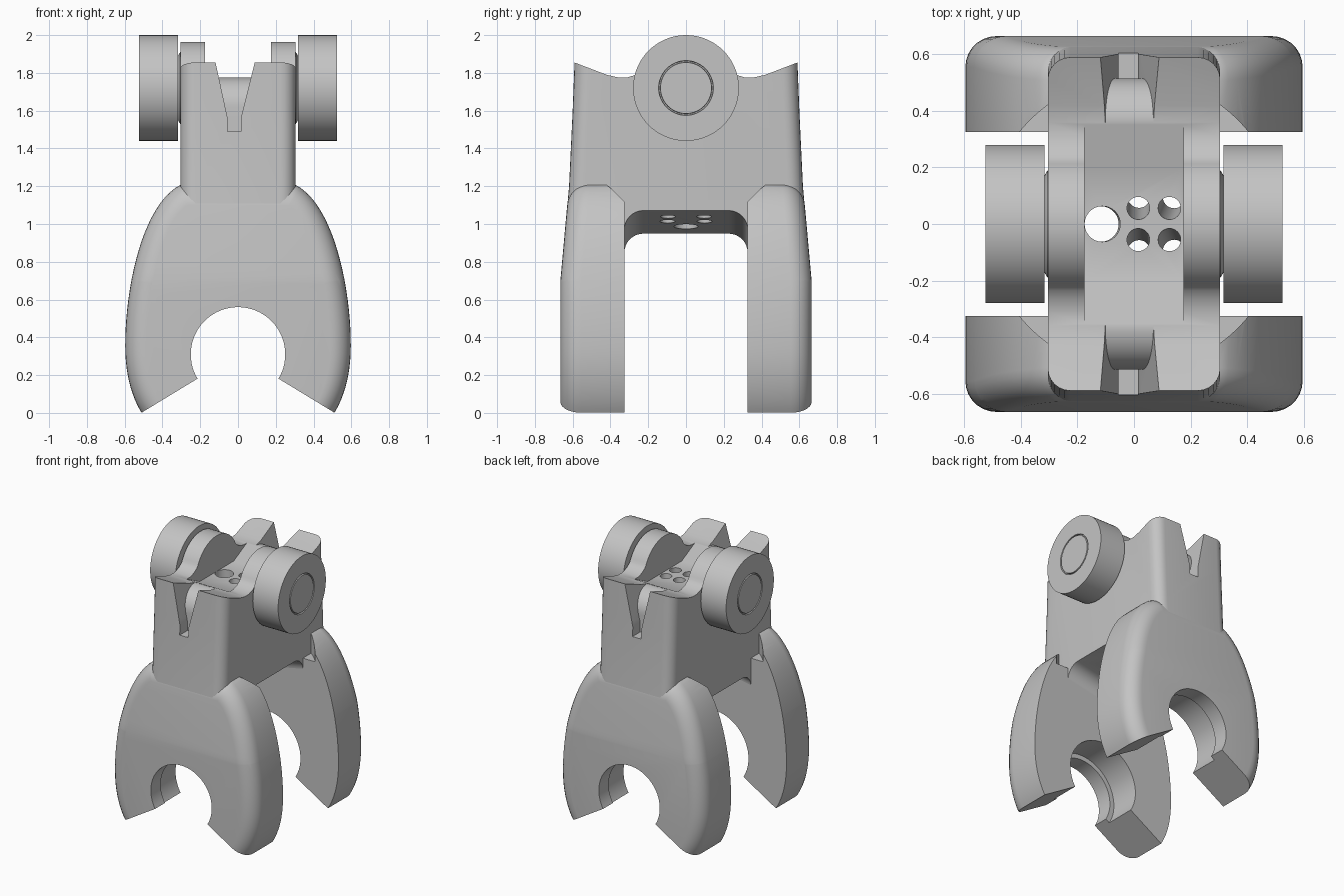
import bpy, bmesh, math
from mathutils import Vector, Matrix
from mathutils.geometry import interpolate_bezier

if "Cube" in bpy.data.objects:
    bpy.data.objects.remove(bpy.data.objects["Cube"], do_unlink=True)

GREY = (0.55, 0.55, 0.55, 1)
grey = bpy.data.materials.new("light_grey")
grey.use_nodes = True
grey.diffuse_color = GREY
for node in grey.node_tree.nodes:
    if node.type == "BSDF_PRINCIPLED":
        node.inputs["Base Color"].default_value = GREY


def finish(name, bm):
    bmesh.ops.recalc_face_normals(bm, faces=bm.faces[:])
    mesh = bpy.data.meshes.new(name)
    bm.to_mesh(mesh)
    bm.free()
    mesh.materials.append(grey)
    ob = bpy.data.objects.new(name, mesh)
    bpy.context.collection.objects.link(ob)
    return ob


def prism(points, axis, a, b):
    """Extrude a closed 2D profile along x (points are y, z) or y (points are x, z)."""
    bm = bmesh.new()
    place = (lambda p, t: (t, p[0], p[1])) if axis == "x" else (lambda p, t: (p[0], t, p[1]))
    face = bm.faces.new([bm.verts.new(place(p, a)) for p in points])
    new = bmesh.ops.extrude_face_region(bm, geom=[face], use_keep_orig=True)["geom"]
    shift = Vector(place((0, 0), b - a))
    bmesh.ops.translate(bm, vec=shift, verts=[v for v in new if isinstance(v, bmesh.types.BMVert)])
    return bm


def rod(start, end, radius, sides=48):
    start, end = Vector(start), Vector(end)
    d = end - start
    bm = bmesh.new()
    m = Matrix.Translation((start + end) / 2) @ d.to_track_quat("Z", "Y").to_matrix().to_4x4()
    bmesh.ops.create_cone(bm, cap_ends=True, segments=sides, radius1=radius,
                          radius2=radius, depth=d.length, matrix=m)
    return bm


def cut(target, bm):
    cutter = finish("cutter", bm)
    cutter.hide_render = True
    mod = target.modifiers.new("cut", "BOOLEAN")
    mod.operation, mod.solver, mod.object = "DIFFERENCE", "EXACT", cutter
    bpy.context.view_layer.objects.active = target
    bpy.ops.object.modifier_apply(modifier=mod.name)
    bpy.data.objects.remove(cutter, do_unlink=True)


def smooth(ob):
    bpy.ops.object.select_all(action="DESELECT")
    ob.select_set(True)
    bpy.context.view_layer.objects.active = ob
    bpy.ops.object.shade_smooth_by_angle(angle=math.radians(32))


def mirrored(half):
    return half + [(-p, q) for p, q in reversed(half)]


def arc(cx, cy, r, start, end, n):
    angles = [math.radians(start + (end - start) * i / n) for i in range(n + 1)]
    return [(cx + r * math.cos(t), cy + r * math.sin(t)) for t in angles]


def bezier(*pts, n=12):
    a, h1, h2, b = [Vector((p[0], p[1], 0)) for p in pts]
    return [(v.x, v.y) for v in interpolate_bezier(a, h1, h2, b, n)]


# Body: side profile with tapered ends and raised axle bosses
half = [(0.655, 0.8), (0.619, 1.2), (0.6, 1.6), (0.59, 1.855), (0.42, 1.79), (0.36, 1.776),
        (0.31, 1.776), (0.265, 1.79), (0.235, 1.81)] + arc(0, 1.72, 0.245, 25, 86, 12)
bm = prism(mirrored(half), "x", -0.305, 0.305)
corners = [e for e in bm.edges if all(abs(v.co.y) > 0.58 for v in e.verts)
           and abs(e.verts[0].co.x - e.verts[1].co.x) < 0.01
           and e.verts[0].co.y * e.verts[1].co.y > 0]
bmesh.ops.bevel(bm, geom=corners, offset=0.08, segments=6, profile=0.5,
                affect="EDGES", clamp_overlap=False)
body = finish("body", bm)

# Arch below the body, with rounded corners and a sideways slant
bm = prism(mirrored([(0.326, 0.5)] + arc(0.226, 0.91, 0.1, 0, 90, 8)), "x", -0.5, 0.5)
for v in bm.verts:
    v.co.z += 0.2 * v.co.x
cut(body, bm)

# Shallow trough between the bosses
cut(body, prism(mirrored([(0.4, 2.2), (0.4, 1.8), (0.2, 1.7)]), "x", -0.175, 0.175))

# Tapered slot and rounded saddle at each end
slot = [(-0.12, 1.86), (-0.055, 1.56), (-0.055, 1.49), (0.015, 1.49), (0.015, 1.56),
        (0.09, 1.86), (0.09, 2.0), (-0.12, 2.0)]
for side, label in ((-1, "front"), (1, "back")):
    cut(body, prism(slot, "y", side * 0.36, side * 0.8))
    path = [(side * y, z) for y, z in arc(0.36, 1.62, 0.155, 0, 90, 12)]
    path += [(side * 0.34, 1.77), (side * 0.34, 1.45), (side * 0.515, 1.45)]
    smooth(finish(label + "_saddle", prism(path, "x", -0.115, 0.085)))

# Bores through the body: one wide, four narrow and splayed
cut(body, rod((-0.11, 0, 1.9), (-0.12, 0, 0.7), 0.063))
for x in (0.015, 0.123):
    for s in (-1, 1):
        cut(body, rod((x, s * 0.05, 1.8), (x * 1.2, s * 0.11, 0.8), 0.04, 32))
smooth(body)

# Legs: horseshoe plates with a rounded outer rim
outline = mirrored([(0.4, -0.2)] + bezier((0.51, 0), (0.56, 0.08), (0.597, 0.2), (0.597, 0.35))[:-1]
                   + bezier((0.597, 0.35), (0.6, 0.62), (0.52, 1.1), (0.30, 1.21), n=20))
opening = mirrored([(0.677, -0.1)] + arc(0, 0.31, 0.25, -31, 88, 24))
opening = [(-0.85, -0.3), (0.85, -0.3)] + [(0.85, -0.204)] + opening + [(-0.85, -0.204)]
for side, label in ((-1, "front"), (1, "back")):
    bm = prism(outline, "y", side * 0.325, side * 0.665)
    rim = [e for e in bm.edges if all(abs(v.co.y) > 0.6 for v in e.verts)]
    bmesh.ops.bevel(bm, geom=rim, offset=0.11, segments=7, profile=0.5,
                    affect="EDGES", clamp_overlap=False)
    bmesh.ops.bisect_plane(bm, geom=bm.verts[:] + bm.edges[:] + bm.faces[:],
                           plane_co=(0, 0, 0.7), plane_no=(0, 0, 1))
    for v in bm.verts:
        if v.co.z > 0.7 and abs(v.co.y) > 0.4:
            v.co.y -= side * 0.09 * (v.co.z - 0.7)
    leg = finish(label + "_leg", bm)
    cut(leg, prism(opening, "y", side * 0.2, side * 0.8))
    # Inner counterbore and clearance around the body
    cut(leg, rod((0, side * 0.2, 0.31), (0, side * 0.55, 0.31), 0.285, 64))
    cut(leg, rod((0, 0, 1.06), (0, 0, 1.5), 0.52, 96))
    smooth(leg)

# Wheels and hubs: turned around the axle, with a thin groove on the outer face
wheel = [(0.317, 0), (0.317, 0.28), (0.525, 0.28), (0.525, 0.145), (0.512, 0.143),
         (0.512, 0.137), (0.525, 0.135), (0.525, 0)]
hub = [(0.28, 0), (0.28, 0.19), (0.306, 0.19), (0.318, 0.17), (0.318, 0)]
for side, label in ((1, "left"), (-1, "right")):
    for part, profile in (("wheel", wheel), ("hub", hub)):
        bm = bmesh.new()
        vs = [bm.verts.new((side * x, 0, 1.72 + r)) for x, r in profile]
        es = [bm.edges.new(pair) for pair in zip(vs, vs[1:])]
        bmesh.ops.spin(bm, geom=vs + es, cent=(0, 0, 1.72), axis=(1, 0, 0),
                       angle=math.tau, steps=64)
        bmesh.ops.remove_doubles(bm, verts=bm.verts[:], dist=0.0005)
        smooth(finish(label + "_" + part, bm))
